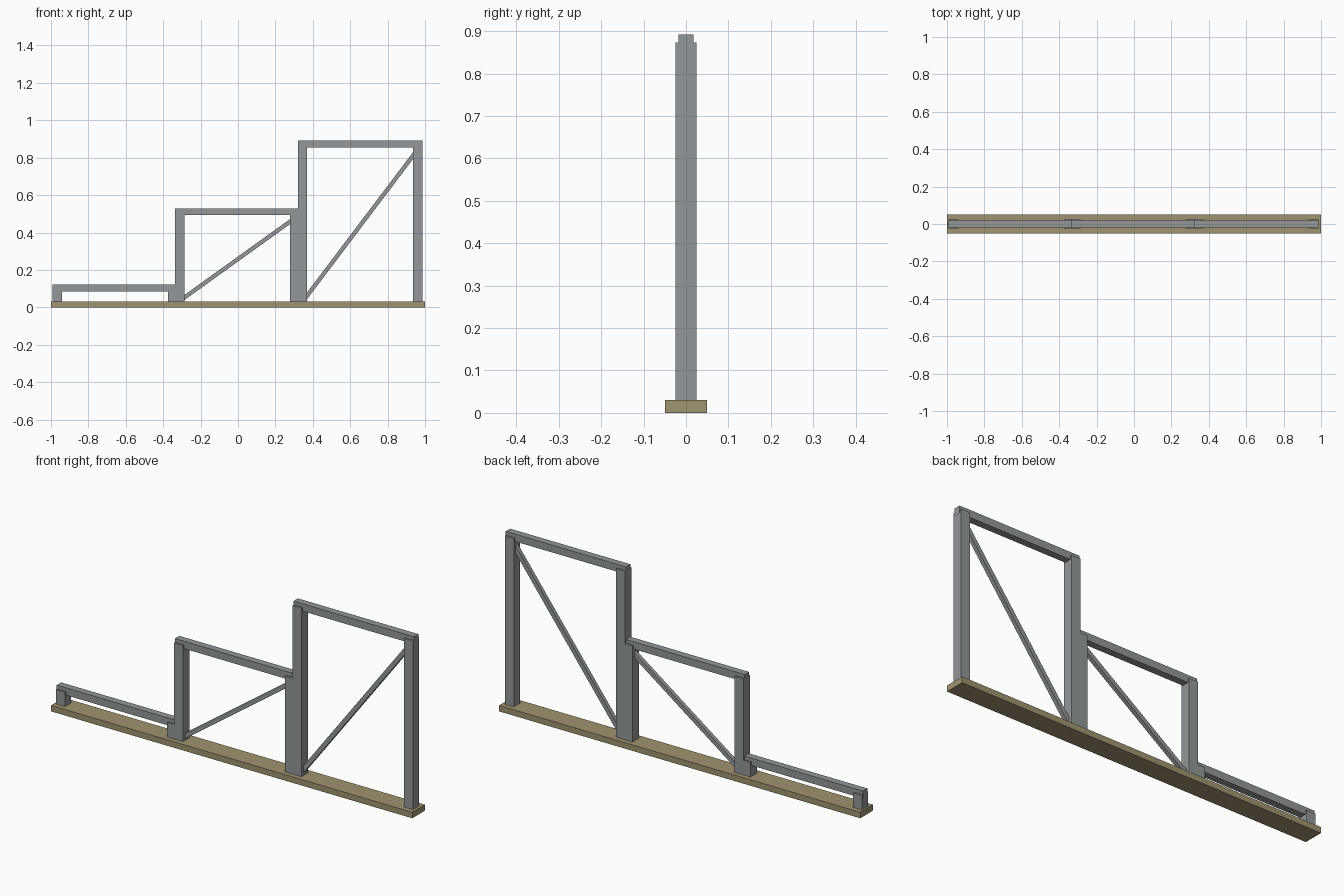
import bpy
from math import atan2, hypot

cube = bpy.data.objects.get("Cube")
if cube:
    bpy.data.objects.remove(cube, do_unlink=True)


def material(name, color):
    mat = bpy.data.materials.new(name)
    mat.use_nodes = True
    mat.diffuse_color = color
    mat.node_tree.nodes["Principled BSDF"].inputs["Base Color"].default_value = color
    return mat


STEEL = material("grey steel", (0.29, 0.31, 0.32, 1))
WOOD = material("tan wood", (0.35, 0.295, 0.162, 1))


def box(name, center, size, mat, tilt=0):
    bpy.ops.mesh.primitive_cube_add(size=1, location=center, rotation=(0, -tilt, 0))
    ob = bpy.context.object
    ob.name = name
    ob.scale = size
    ob.data.materials.append(mat)
    return ob


def brace(name, start, end):
    dx, dz = end[0] - start[0], end[1] - start[1]
    center = ((start[0] + end[0]) / 2, 0, (start[1] + end[1]) / 2)
    box(name, center, (hypot(dx, dz), 0.02, 0.022), STEEL, atan2(dz, dx))


BASE_TOP = 0.03
POST = 0.05
RAIL = 0.037

# Base plank
box("base_plank", (0, 0, BASE_TOP / 2), (2, 0.1, BASE_TOP), WOOD)

# Three stepped frames: two posts and a top rail each
frames = [("low", -0.658, 0.103), ("middle", -0.004, 0.511), ("high", 0.653, 0.874)]
for label, x, top in frames:
    for side, sign in (("right", -1), ("left", 1)):
        box(f"{label}_{side}_post", (x + sign * 0.308, 0, (BASE_TOP + top) / 2),
            (POST, POST, top - BASE_TOP), STEEL)
    box(f"{label}_top_rail", (x, 0, top), (0.667, 0.035, RAIL), STEEL)

    # Diagonal brace, ends buried in the posts
    if label != "low":
        brace(f"{label}_diagonal_brace", (x - 0.3, BASE_TOP + 0.01), (x + 0.3, top - 0.04))
